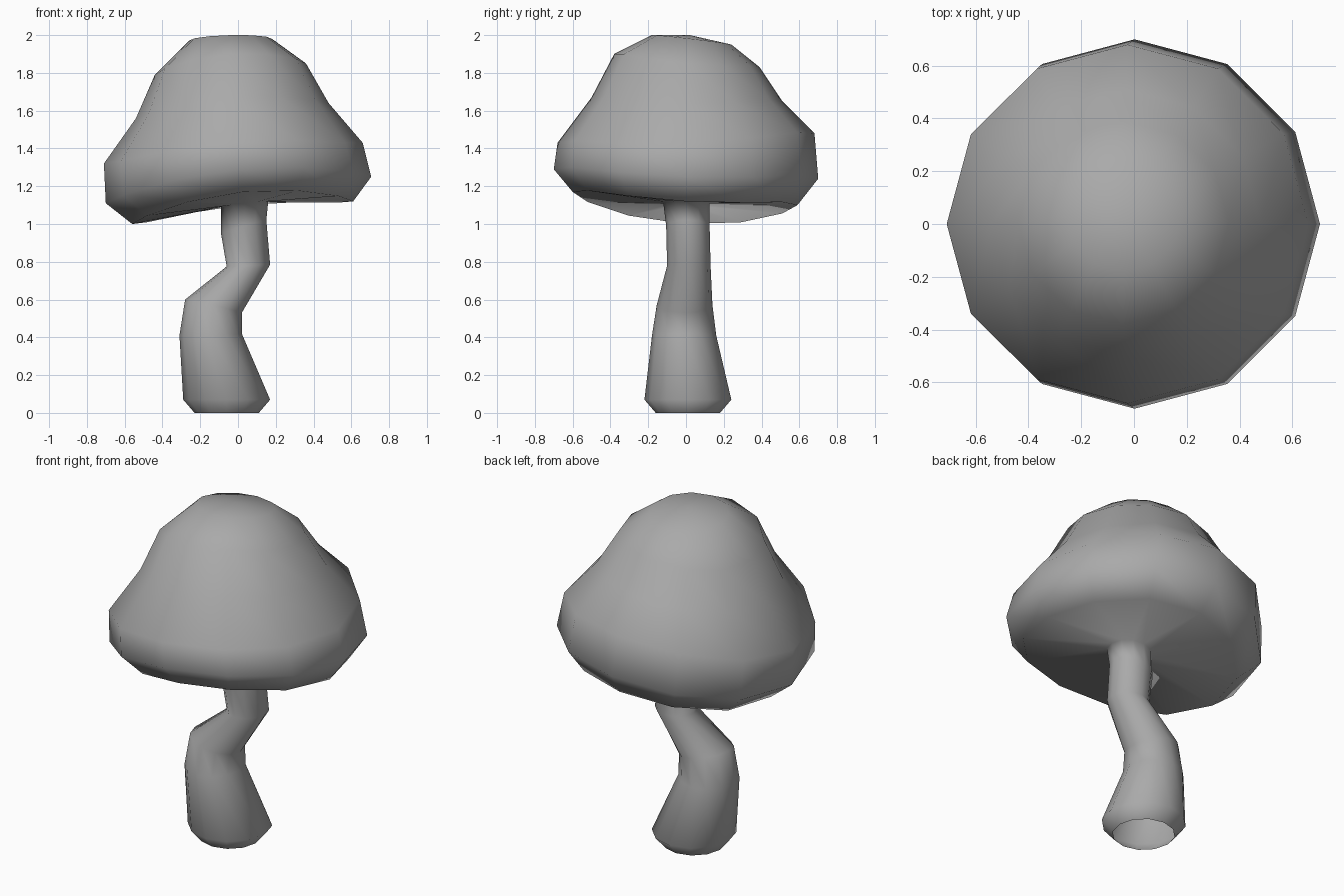
import bpy
import bmesh
from math import cos, sin, pi

SIDES = 12

cube = bpy.data.objects.get("Cube")
if cube:
    bpy.data.objects.remove(cube, do_unlink=True)

# Single flat grey
grey = bpy.data.materials.new("grey")
grey.use_nodes = True
colour = (0.4, 0.4, 0.4, 1)
grey.diffuse_color = colour
grey.node_tree.nodes["Principled BSDF"].inputs["Base Color"].default_value = colour


def ring(bm, left, right, front, back):
    """Wavy tilted ring through four extremes: (x, z) left/right, (y, z) front/back."""
    cx, rx = (left[0] + right[0]) / 2, (right[0] - left[0]) / 2
    cy, ry = (front[0] + back[0]) / 2, (back[0] - front[0]) / 2
    side_mid, depth_mid = (left[1] + right[1]) / 2, (front[1] + back[1]) / 2
    verts = []
    for i in range(SIDES):
        a = 2 * pi * i / SIDES
        c, s = cos(a), sin(a)
        z = (side_mid * c * c + depth_mid * s * s
             + (right[1] - left[1]) / 2 * c + (back[1] - front[1]) / 2 * s)
        verts.append(bm.verts.new((cx + rx * c, cy + ry * s, z)))
    return verts


def bridge(bm, upper, lower):
    for i in range(SIDES):
        j = (i + 1) % SIDES
        bm.faces.new((upper[i], lower[i], lower[j], upper[j]))


# Cap rings from crown to underside rim
cap = [
    ((-.26, 1.97), (.18, 1.98), (-.18, 2.0), (.24, 1.95)),
    ((-.44, 1.79), (.36, 1.85), (-.38, 1.9), (.39, 1.83)),
    ((-.54, 1.56), (.48, 1.64), (-.5, 1.67), (.51, 1.65)),
    ((-.71, 1.32), (.66, 1.43), (-.68, 1.43), (.68, 1.48)),
    ((-.7, 1.11), (.705, 1.25), (-.7, 1.29), (.7, 1.24)),
    ((-.56, 1.0), (.61, 1.12), (-.6, 1.17), (.59, 1.1)),
]
# Crooked stem rings from neck to open foot
stem = [
    ((-.09, 1.09), (.16, 1.12), (-.12, 1.11), (.125, 1.11)),
    ((-.09, .95), (.15, 1.02), (-.105, .99), (.125, .99)),
    ((-.06, .775), (.17, .785), (-.1, .78), (.13, .78)),
    ((-.28, .6), (.02, .53), (-.155, .57), (.14, .57)),
    ((-.31, .41), (.02, .42), (-.18, .41), (.16, .41)),
    ((-.29, .07), (.17, .07), (-.22, .07), (.24, .07)),
    ((-.23, 0), (.11, 0), (-.16, 0), (.18, 0)),
]

# One continuous skin so the neck blends into the cap
bm = bmesh.new()
rings = [ring(bm, *r) for r in cap + stem]
crown = bm.verts.new((-.03, .02, 2.0))
for i in range(SIDES):
    bm.faces.new((crown, rings[0][i], rings[0][(i + 1) % SIDES]))
for upper, lower in zip(rings, rings[1:]):
    bridge(bm, upper, lower)
for face in bm.faces:
    face.smooth = True

mesh = bpy.data.meshes.new("mushroom")
bm.to_mesh(mesh)
bm.free()
mesh.materials.append(grey)
mushroom = bpy.data.objects.new("mushroom", mesh)
bpy.context.collection.objects.link(mushroom)
